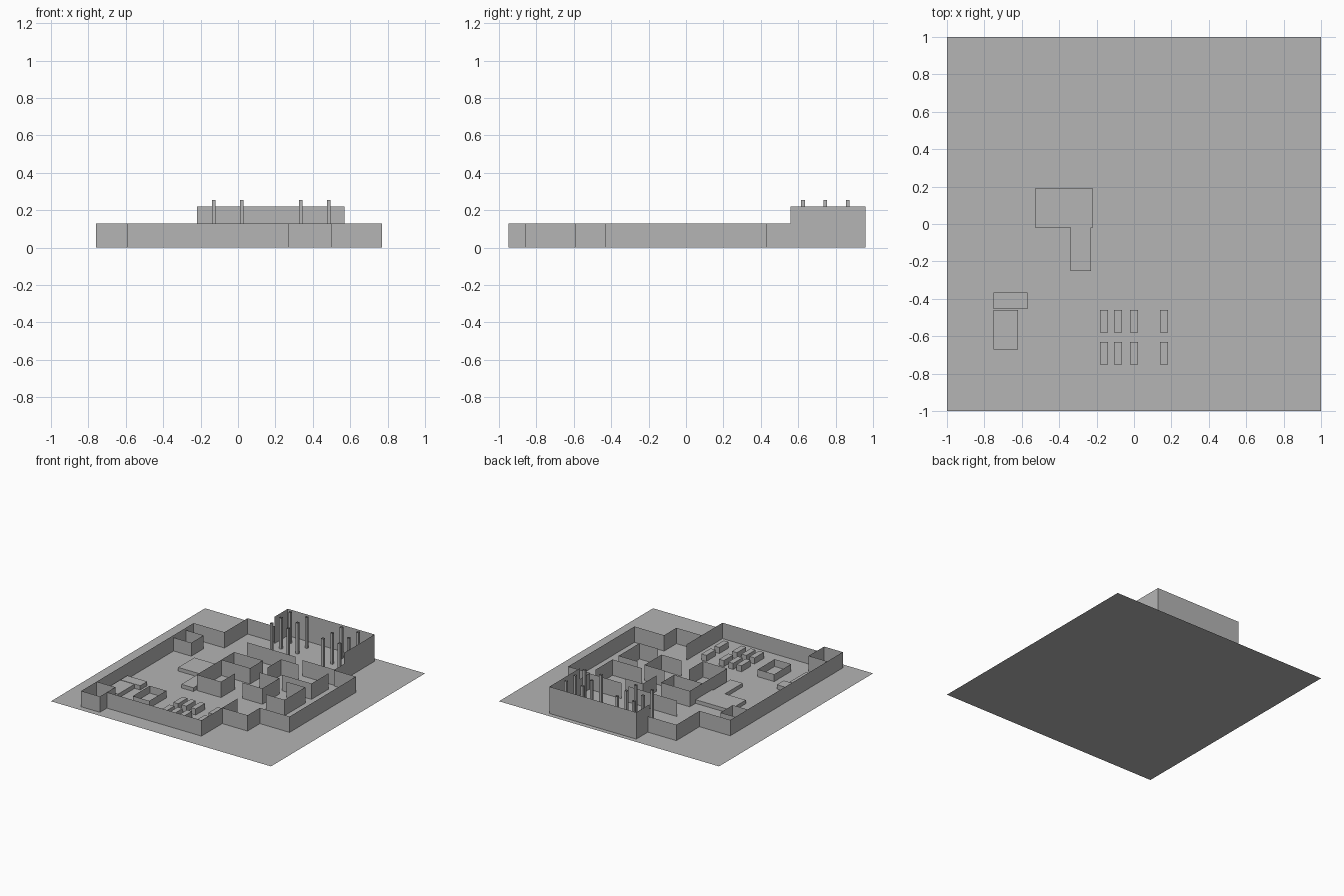
import bpy
import bmesh

cube = bpy.data.objects.get("Cube")
if cube:
    bpy.data.objects.remove(cube, do_unlink=True)

grey = bpy.data.materials.new("plain grey")
grey.use_nodes = True
colour = (0.46, 0.46, 0.46, 1)
grey.diffuse_color = colour
grey.node_tree.nodes["Principled BSDF"].inputs["Base Color"].default_value = colour

LOW, TALL, POST = 0.13, 0.22, 0.255


def finish(name, bm):
    mesh = bpy.data.meshes.new(name)
    bm.to_mesh(mesh)
    bm.free()
    mesh.materials.append(grey)
    obj = bpy.data.objects.new(name, mesh)
    bpy.context.collection.objects.link(obj)
    return obj


def add_wall(bm, points, height, closed=False, capped=False):
    """Thin upright sheets along a path, with an optional flat top."""
    lower = [bm.verts.new((x, y, 0)) for x, y in points]
    upper = [bm.verts.new((x, y, height)) for x, y in points]
    n = len(points)
    for i in range(n if closed else n - 1):
        j = (i + 1) % n
        bm.faces.new((lower[i], lower[j], upper[j], upper[i]))
    if capped:
        bm.faces.new(upper)


def wall(name, points, height=LOW, closed=False):
    bm = bmesh.new()
    add_wall(bm, points, height, closed)
    return finish(name, bm)


def rect(x0, x1, y0, y1):
    return [(x0, y0), (x1, y0), (x1, y1), (x0, y1)]


def boxes(name, rects, height, capped=True):
    bm = bmesh.new()
    for r in rects:
        add_wall(bm, rect(*r), height, True, capped)
    return finish(name, bm)


# Ground sheet
bm = bmesh.new()
bm.faces.new([bm.verts.new((x, y, 0)) for x, y in rect(-1, 1, -1, 1)])
finish("ground", bm)

# Outer walls: low run round the building, tall run round the hall
wall("outer_wall", [
    (-0.22, 0.81), (-0.48, 0.81), (-0.48, 0.51), (-0.76, 0.51),
    (-0.76, -0.95), (-0.59, -0.95), (-0.59, -0.86), (0.27, -0.86),
    (0.27, -0.59), (0.5, -0.59), (0.5, -0.43), (0.77, -0.43),
    (0.77, 0.43), (0.57, 0.43), (0.57, 0.56)])
wall("hall_wall", [(0.57, 0.56), (0.57, 0.96), (-0.22, 0.96), (-0.22, 0.79)], TALL)

# Corner room, side room and open bin
wall("corner_room", [(-0.59, -0.86), (-0.59, -0.75), (-0.76, -0.75)])
wall("side_room", [(-0.76, 0.25), (-0.6, 0.25), (-0.6, 0.41), (-0.76, 0.41)], 0.11)
boxes("open_bin", [(-0.48, -0.33, -0.68, -0.46)], 0.06, False)

# Inner rooms
wall("west_room", [(0.04, 0.1), (-0.22, 0.1), (-0.22, 0.265), (0.04, 0.265), (0.04, 0.1)])
wall("west_room_side", [(-0.22, 0.1), (-0.22, -0.02)])
wall("south_room", [(-0.22, -0.02), (-0.22, -0.22), (0.0, -0.22), (0.0, -0.04)])
wall("hall_partition", [(-0.24, 0.46), (0.2, 0.46)])
wall("hall_partition_end", [(0.28, 0.44), (0.57, 0.44)])
wall("east_room", [(0.4, -0.21), (0.57, -0.21), (0.57, 0.06), (0.4, 0.06)])
wall("north_east_room", [(0.3, 0.14), (0.57, 0.14), (0.57, 0.36)])
wall("middle_room", [(0.14, -0.14), (0.32, -0.14), (0.32, 0.08), (0.14, 0.08)])
wall("middle_partition", [(0.14, 0.18), (0.14, 0.36), (0.3, 0.36)])
wall("entry_screen", [(0.27, -0.59), (0.27, -0.39)])

# Hall columns
c = 0.01
boxes("hall_columns", [(x - c, x + c, y - c, y + c)
                       for x in (-0.13, 0.02, 0.335, 0.485)
                       for y in (0.625, 0.745, 0.865)], POST, False)

# Low platforms and counters
boxes("platforms", [(-0.53, -0.22, -0.02, 0.19), (-0.34, -0.23, -0.25, -0.02)], 0.03)
boxes("counters", [(-0.75, -0.57, -0.455, -0.365), (-0.75, -0.62, -0.67, -0.46)], 0.035)

# Two rows of small tables
boxes("tables", [(x - 0.022, x + 0.022, y - 0.06, y + 0.06)
                 for x in (-0.16, -0.085, 0.0, 0.16)
                 for y in (-0.52, -0.69)], 0.05)
